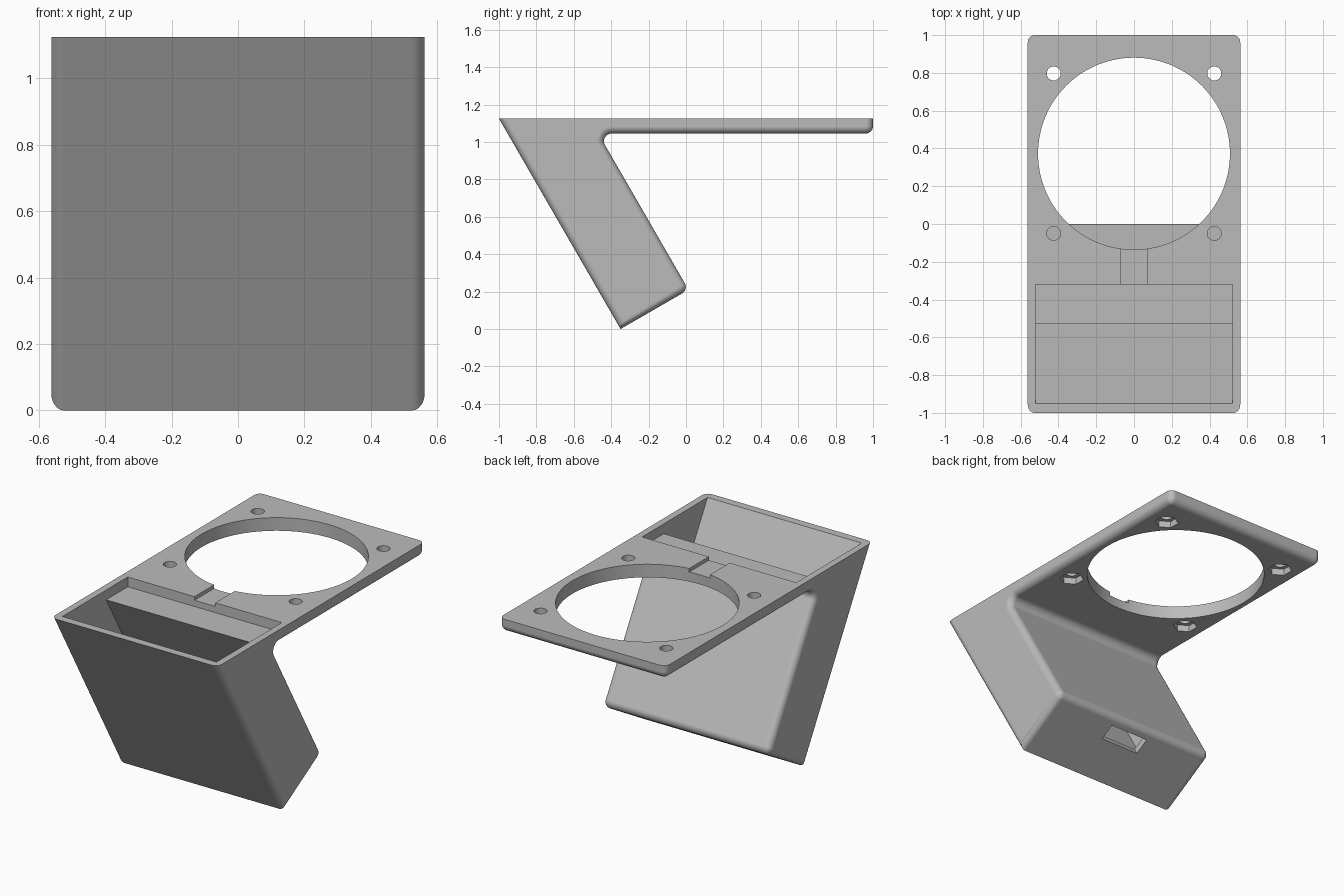
import bpy, bmesh, math
from mathutils import Vector

if "Cube" in bpy.data.objects:
    bpy.data.objects.remove(bpy.data.objects["Cube"])

TOP, UNDER, HALF = 1.125, 1.045, 0.5625
ROUND, WALL, DEPTH = 0.04, 0.042, 0.42
FOOT = Vector((-0.35, 0.0))            # front bottom edge of the leaning box
U = Vector((math.cos(math.radians(30)), 0.5))   # across the box
V = Vector((-0.5, math.cos(math.radians(30))))  # up along the box

grey = bpy.data.materials.new("plain_grey")
grey.use_nodes = True
grey.diffuse_color = (0.5, 0.5, 0.5, 1)
grey.node_tree.nodes["Principled BSDF"].inputs["Base Color"].default_value = (0.5, 0.5, 0.5, 1)


def on_box(u, v):
    return FOOT + U * u + V * v


def up_to(u, z):
    """Point on a line along the box, at height z."""
    p = on_box(u, 0)
    return p + V * ((z - p.y) / V.y)


def fillet(before, corner, after, radius=ROUND, steps=8):
    """Arc that rounds one corner of a profile."""
    a, b = (before - corner).normalized(), (after - corner).normalized()
    half = a.angle(b) / 2
    centre = corner + (a + b).normalized() * (radius / math.sin(half))
    start = corner + a * (radius / math.tan(half)) - centre
    end = corner + b * (radius / math.tan(half)) - centre
    return [centre + start.lerp(end, i / steps).normalized() * radius
            for i in range(steps + 1)]


def prism(name, profile, half_width):
    """Side profile (y, z) made into a closed solid across x."""
    bm = bmesh.new()
    right, left = ([bm.verts.new((x, p[0], p[1])) for p in profile]
                   for x in (-half_width, half_width))
    bm.faces.new(right)
    bm.faces.new(left[::-1])
    for i in range(len(profile)):
        bm.faces.new((right[i], right[i - 1], left[i - 1], left[i]))
    bm.normal_update()
    if bm.calc_volume(signed=True) < 0:
        bmesh.ops.reverse_faces(bm, faces=bm.faces[:])
    mesh = bpy.data.meshes.new(name)
    bm.to_mesh(mesh)
    bm.free()
    obj = bpy.data.objects.new(name, mesh)
    bpy.context.collection.objects.link(obj)
    return obj


def post(name, sides, radius, x, y, low, high):
    bpy.ops.mesh.primitive_cylinder_add(vertices=sides, radius=radius, depth=high - low,
                                        location=(x, y, (low + high) / 2))
    obj = bpy.context.object
    obj.name = name
    return obj


# Bracket body: flat ring plate joined to a leaning box
front_top, back_top = Vector((-1, TOP)), Vector((1, TOP))
tip, inner, heel = Vector((1, UNDER)), up_to(DEPTH, UNDER), on_box(DEPTH, 0)
outline = ([front_top, FOOT] + fillet(FOOT, heel, inner) + fillet(heel, inner, tip)
           + fillet(inner, tip, back_top) + [back_top])
body = prism("ring_bracket", outline, HALF)

# Round the side edges, leaving the top rim crisp
bm = bmesh.new()
bm.from_mesh(body.data)
sides = [e for e in bm.edges
         if abs(e.verts[0].co.x - e.verts[1].co.x) < 0.01
         and min(v.co.z for v in e.verts) < TOP - 0.001]
bmesh.ops.bevel(bm, geom=sides, offset=ROUND - 0.002, segments=8, profile=0.5,
                affect='EDGES', clamp_overlap=False, loop_slide=True)
bm.to_mesh(body.data)
bm.free()
body.data.materials.append(grey)

# Hollow inside the box, with a shallow ledge at the back of the opening
LEDGE = 1.065
mouth = up_to(WALL, TOP)
hollow = [(mouth.x, 1.3), mouth, on_box(WALL, WALL), on_box(DEPTH - WALL, WALL),
          up_to(DEPTH - WALL, LEDGE), (-0.32, LEDGE), (-0.32, 1.3)]
cutters = [prism("hollow_cutter", hollow, HALF - WALL)]

# Cable channel from the ledge to the ring
cutters.append(prism("channel_cutter", [(-0.34, TOP - 0.022), (0, TOP - 0.022),
                                        (0, 1.3), (-0.34, 1.3)], 0.07))

# Socket slot in the sloping bottom
cutters.append(prism("slot_cutter", [on_box(0.255, -0.1), on_box(0.355, -0.1),
                                     on_box(0.355, 0.1), on_box(0.255, 0.1)], 0.13))

# Large ring opening, screw holes and hexagonal nut pockets
cutters.append(post("ring_cutter", 128, 0.508, 0, 0.3725, 0.9, 1.3))
for x in (-0.425, 0.425):
    for y in (-0.05, 0.797):
        cutters.append(post("screw_cutter", 32, 0.037, x, y, 0.95, 1.3))
        cutters.append(post("nut_cutter", 6, 0.068, x, y, 0.95, UNDER + 0.04))

bpy.context.view_layer.objects.active = body
for cutter in cutters:
    cutter.hide_render = True
    mod = body.modifiers.new("cut", 'BOOLEAN')
    mod.operation, mod.solver, mod.object = 'DIFFERENCE', 'EXACT', cutter
    bpy.ops.object.modifier_apply(modifier=mod.name)
    bpy.data.objects.remove(cutter)

# Smooth the rounded edges only
bpy.ops.object.select_all(action='DESELECT')
body.select_set(True)
bpy.context.view_layer.objects.active = body
bpy.ops.object.shade_smooth_by_angle(angle=math.radians(25))
weighted = body.modifiers.new("flat_faces", 'WEIGHTED_NORMAL')
weighted.keep_sharp = True
